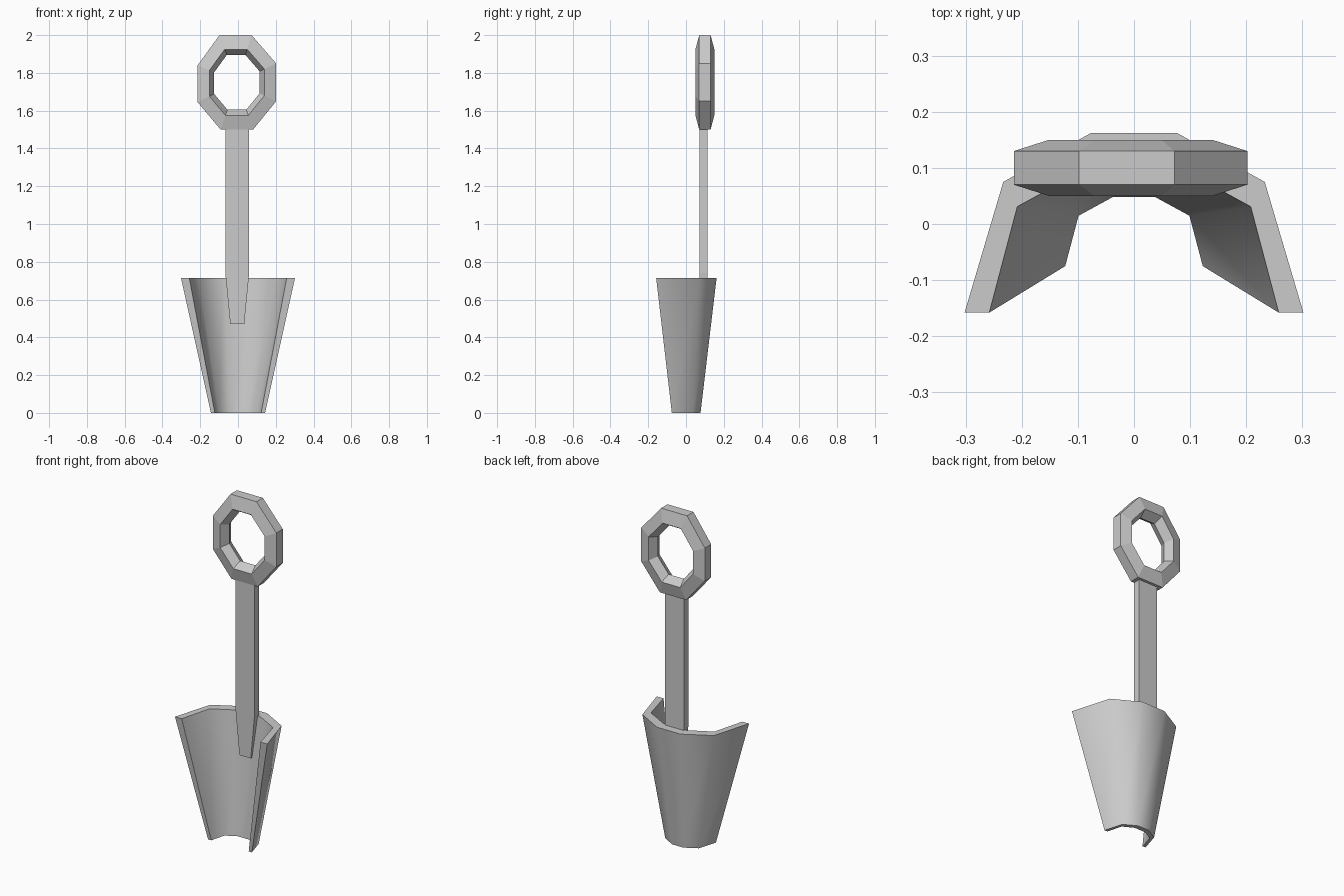
import bpy
import math

cube = bpy.data.objects.get("Cube")
if cube:
    bpy.data.objects.remove(cube)

metal = bpy.data.materials.new("grey metal")
metal.use_nodes = True
GREY = (0.6, 0.6, 0.6, 1)
metal.diffuse_color = GREY
metal.node_tree.nodes["Principled BSDF"].inputs["Base Color"].default_value = GREY


def loft(name, rings, closed=False):
    """Skin a row of equal loops, capping the ends unless the row closes on itself."""
    n = len(rings[0])
    verts = [v for ring in rings for v in ring]
    faces = []
    spans = len(rings) if closed else len(rings) - 1
    for i in range(spans):
        a, b = i * n, (i + 1) % len(rings) * n
        for k in range(n):
            j = (k + 1) % n
            faces.append((a + k, a + j, b + j, b + k))
    if not closed:
        faces.append(tuple(reversed(range(n))))
        faces.append(tuple(range(len(verts) - n, len(verts))))
    mesh = bpy.data.meshes.new(name)
    mesh.from_pydata(verts, [], faces)
    mesh.materials.append(metal)
    obj = bpy.data.objects.new(name, mesh)
    bpy.context.collection.objects.link(obj)
    # Make all faces point outward
    bpy.ops.object.select_all(action='DESELECT')
    obj.select_set(True)
    bpy.context.view_layer.objects.active = obj
    bpy.ops.object.mode_set(mode='EDIT')
    bpy.ops.mesh.select_all(action='SELECT')
    bpy.ops.mesh.normals_make_consistent(inside=False)
    bpy.ops.object.mode_set(mode='OBJECT')
    return obj


# Scoop blade: an open channel that narrows towards the ground
outer = [(0.302, -0.158), (0.233, 0.075), (0.077, 0.162)]
inner = [(0.258, -0.158), (0.208, 0.031), (0.078, 0.102)]


def mirrored(half):
    return half + [(-x, y) for x, y in reversed(half)]


section = mirrored(outer) + mirrored(inner)[::-1]
blade = loft("blade", [[(x * s, y * s, z) for x, y in section]
                       for s, z in ((0.475, 0), (1, 0.715))])
bpy.ops.object.shade_smooth_by_angle(angle=math.radians(60))

# Flat handle shaft with a tapered lower end
shaft = []
for half_width, z in ((0.037, 0.47), (0.063, 0.74), (0.063, 1.53)):
    shaft.append([(-0.004 + sx * half_width, y, z)
                  for sx, y in ((-1, 0.072), (1, 0.072), (1, 0.114), (-1, 0.114))])
loft("handle_shaft", shaft)

# Eight-sided grip ring with a five-sided cross-section
outline = [(0.078, 0.25), (0.208, 0.1), (0.208, -0.1), (0.086, -0.25),
           (-0.086, -0.25), (-0.208, -0.105), (-0.208, 0.09), (-0.092, 0.25)]
profile = [(1, -0.03), (1, 0.03), (0.7, 0.05), (0.58, 0), (0.7, -0.05)]
loft("grip_ring", [[(x * s - 0.006, 0.1 + y, 1.75 + z * s) for s, y in profile]
                   for x, z in outline], closed=True)
